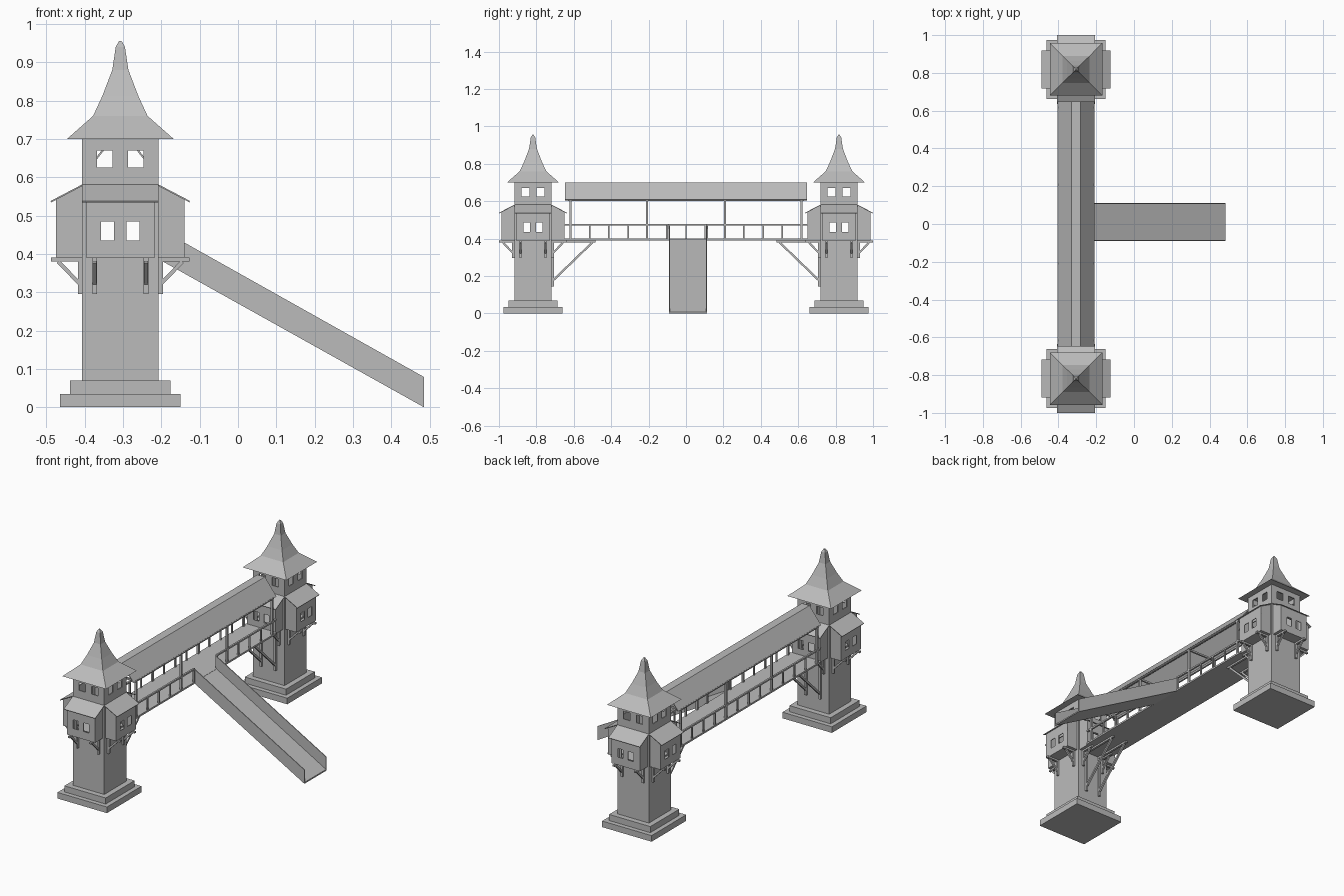
import bpy, bmesh, math
from mathutils import Matrix, Vector

if "Cube" in bpy.data.objects:
    bpy.data.objects.remove(bpy.data.objects["Cube"])

CX, CY = -0.307, 0.818          # tower axis
mat = bpy.data.materials.new("plain_grey")
mat.diffuse_color = (0.5, 0.5, 0.5, 1)
mat.use_nodes = True
mat.node_tree.nodes["Principled BSDF"].inputs["Base Color"].default_value = mat.diffuse_color
I = Matrix.Identity(4)


def finish(bm, name, thick=0, offset=-1):
    bmesh.ops.remove_doubles(bm, verts=bm.verts, dist=1e-5)
    me = bpy.data.meshes.new(name)
    if not thick:
        bmesh.ops.recalc_face_normals(bm, faces=bm.faces)
    bm.to_mesh(me)
    bm.free()
    me.materials.append(mat)
    ob = bpy.data.objects.new(name, me)
    bpy.context.collection.objects.link(ob)
    if thick:
        m = ob.modifiers.new("thickness", 'SOLIDIFY')
        m.thickness, m.offset = thick, offset
    return ob


def poly(bm, pts, M=I):
    return bm.faces.new([bm.verts.new(M @ Vector(p)) for p in pts])


def box(bm, lo, hi, M=I):
    lo, hi = Vector(lo), Vector(hi)
    S = Matrix.Diagonal((*(hi - lo), 1))
    bmesh.ops.create_cube(bm, size=1, matrix=M @ Matrix.Translation((lo + hi) / 2) @ S)


def beam(bm, p, q, w, M=I):
    p, q = Vector(p), Vector(q)
    d = q - p
    R = d.to_track_quat('Z', 'X').to_matrix().to_4x4()
    S = Matrix.Diagonal((w, w, d.length, 1))
    bmesh.ops.create_cube(bm, size=1, matrix=M @ Matrix.Translation((p + q) / 2) @ R @ S)


def prism(bm, xz, y0, y1, M=I):
    a = [bm.verts.new(M @ Vector((x, y0, z))) for x, z in xz]
    b = [bm.verts.new(M @ Vector((x, y1, z))) for x, z in xz]
    bm.faces.new(a)
    bm.faces.new(b[::-1])
    for i in range(len(a)):
        j = (i + 1) % len(a)
        bm.faces.new((a[i], b[i], b[j], a[j]))


def panel(bm, x0, x1, z0, z1, y, holes, M):
    """Wall facing -y with rectangular openings."""
    xs = sorted({x0, x1, *[h[0] for h in holes], *[h[1] for h in holes]})
    zs = sorted({z0, z1, *[h[2] for h in holes], *[h[3] for h in holes]})
    for a, b in zip(xs, xs[1:]):
        for c, d in zip(zs, zs[1:]):
            mx, mz = (a + b) / 2, (c + d) / 2
            if not any(h[0] < mx < h[1] and h[2] < mz < h[3] for h in holes):
                poly(bm, [(a, y, c), (b, y, c), (b, y, d), (a, y, d)], M)


UPPER = [(-0.061, -0.02, 0.625, 0.67), (0.02, 0.061, 0.625, 0.67)]
LOWER = [(-0.05, -0.016, 0.435, 0.485), (0.016, 0.05, 0.435, 0.485)]
DOOR = [(-0.075, 0.075, 0.4, 0.53)]
SPIRE = [(0.139, 0.70), (0.071, 0.76), (0.047, 0.812), (0.021, 0.88), (0.012, 0.94), (0.003, 0.956)]


def tower(tag, cy, inner):
    T = Matrix.Translation((CX, cy, 0))
    turns = [T @ Matrix.Rotation(k * math.pi / 2, 4, 'Z') for k in range(4)]

    # stepped base
    bm = bmesh.new()
    box(bm, (-0.157, -0.157, 0), (0.157, 0.157, 0.035), T)
    box(bm, (-0.131, -0.131, 0.035), (0.131, 0.131, 0.07), T)
    finish(bm, tag + "_base")

    # hollow shaft, with doorways to the bays and windows above
    bm = bmesh.new()
    for M in turns:
        panel(bm, -0.1, 0.1, 0.07, 0.70, -0.1, UPPER + DOOR, M)
    finish(bm, tag + "_shaft", 0.006)

    # floor inside the shaft
    bm = bmesh.new()
    box(bm, (-0.095, -0.095, 0.388), (0.095, 0.095, 0.396), T)
    finish(bm, tag + "_floor")

    # four projecting bays
    bm = bmesh.new()
    w, d = 0.09, 0.168
    for M in turns:
        panel(bm, -w, w, 0.39, 0.541, -d, LOWER, M)
        poly(bm, [(w, -d, 0.39), (w, -0.1, 0.39), (w, -0.1, 0.578), (w, -d, 0.541)], M)
        poly(bm, [(-w, -0.1, 0.39), (-w, -d, 0.39), (-w, -d, 0.541), (-w, -0.1, 0.578)], M)
        poly(bm, [(-w, -d, 0.39), (-w, -0.1, 0.39), (w, -0.1, 0.39), (w, -d, 0.39)], M)
    finish(bm, tag + "_bays", 0.004)

    # sloping bay roofs
    bm = bmesh.new()
    for M in turns:
        poly(bm, [(-0.1, -0.182, 0.538), (0.1, -0.182, 0.538), (0.1, -0.1, 0.581), (-0.1, -0.1, 0.581)], M)
    finish(bm, tag + "_bay_roofs", 0.004)

    # timber brackets below each bay
    bm = bmesh.new()
    for M in turns:
        for x in (-0.067, 0.067):
            box(bm, (x - 0.006, -0.181, 0.38), (x + 0.006, -0.1, 0.39), M)
            box(bm, (x - 0.006, -0.111, 0.295), (x + 0.006, -0.1, 0.38), M)
            beam(bm, (x, -0.162, 0.38), (x, -0.106, 0.322), 0.01, M)
    finish(bm, tag + "_brackets")

    # long braces carrying the bridge
    bm = bmesh.new()
    M = turns[inner]
    for x in (-0.045, 0.045):
        box(bm, (x - 0.006, -0.335, 0.38), (x + 0.006, -0.1, 0.39), M)
        box(bm, (x - 0.006, -0.111, 0.145), (x + 0.006, -0.1, 0.38), M)
        beam(bm, (x, -0.318, 0.38), (x, -0.106, 0.175), 0.011, M)
    finish(bm, tag + "_bridge_braces")

    # four-sided flared spire
    bm = bmesh.new()
    rings = [[bm.verts.new(T @ Vector((sx * r, sy * r, z)))
              for sx, sy in ((-1, -1), (1, -1), (1, 1), (-1, 1))] for r, z in SPIRE]
    for a, b in zip(rings, rings[1:]):
        for i in range(4):
            j = (i + 1) % 4
            bm.faces.new((a[i], a[j], b[j], b[i]))
    bm.faces.new(rings[0][::-1])
    bm.faces.new(rings[-1])
    finish(bm, tag + "_spire")


tower("front_tower", -CY, 2)
tower("back_tower", CY, 0)

B = Matrix.Translation((CX, 0, 0))

# bridge deck
bm = bmesh.new()
box(bm, (-0.097, -0.65, 0.39), (0.097, 0.65, 0.4), B)
finish(bm, "bridge_deck")

# railings, open on the right side at the slide
bm = bmesh.new()
for s in (-1, 1):
    x = s * 0.092
    spans = [(-0.65, 0.65)] if s < 0 else [(-0.65, -0.09), (0.11, 0.65)]
    for a, b in spans:
        box(bm, (x - 0.005, a, 0.469), (x + 0.005, b, 0.478), B)
    for i in range(-6, 7):
        y = i * 0.103
        if s > 0 and i in (-1, 0, 1):
            if i == 0:
                continue
            y = -0.094 if i < 0 else 0.114
        box(bm, (x - 0.004, y - 0.004, 0.4), (x + 0.004, y + 0.004, 0.47), B)
finish(bm, "railings")

# roof posts, wall plates and cross beams
bm = bmesh.new()
for y in (-0.617, -0.208, 0.208, 0.617):
    for x in (-0.091, 0.091):
        box(bm, (x - 0.006, y - 0.006, 0.4), (x + 0.006, y + 0.006, 0.61), B)
    box(bm, (-0.091, y - 0.005, 0.6), (0.091, y + 0.005, 0.61), B)
for x in (-0.091, 0.091):
    box(bm, (x - 0.005, -0.63, 0.601), (x + 0.005, 0.63, 0.611), B)
finish(bm, "roof_frame")

# bridge roof with a flat ridge
bm = bmesh.new()
prof = [(0.098, 0.608), (0.024, 0.701), (-0.024, 0.701), (-0.098, 0.608)]
for (xa, za), (xb, zb) in zip(prof, prof[1:]):
    poly(bm, [(xa, -0.648, za), (xa, 0.648, za), (xb, 0.648, zb), (xb, -0.648, zb)], B)
finish(bm, "bridge_roof", 0.005)

# slide: floor and two side boards
bm = bmesh.new()
prism(bm, [(-0.212, 0.39), (0.485, 0), (0.485, 0.008), (-0.212, 0.4)], -0.088, 0.108)
for y in (-0.09, 0.106):
    prism(bm, [(-0.212, 0.389), (0.485, 0), (0.485, 0.079), (-0.212, 0.47)], y, y + 0.005)
finish(bm, "slide")
